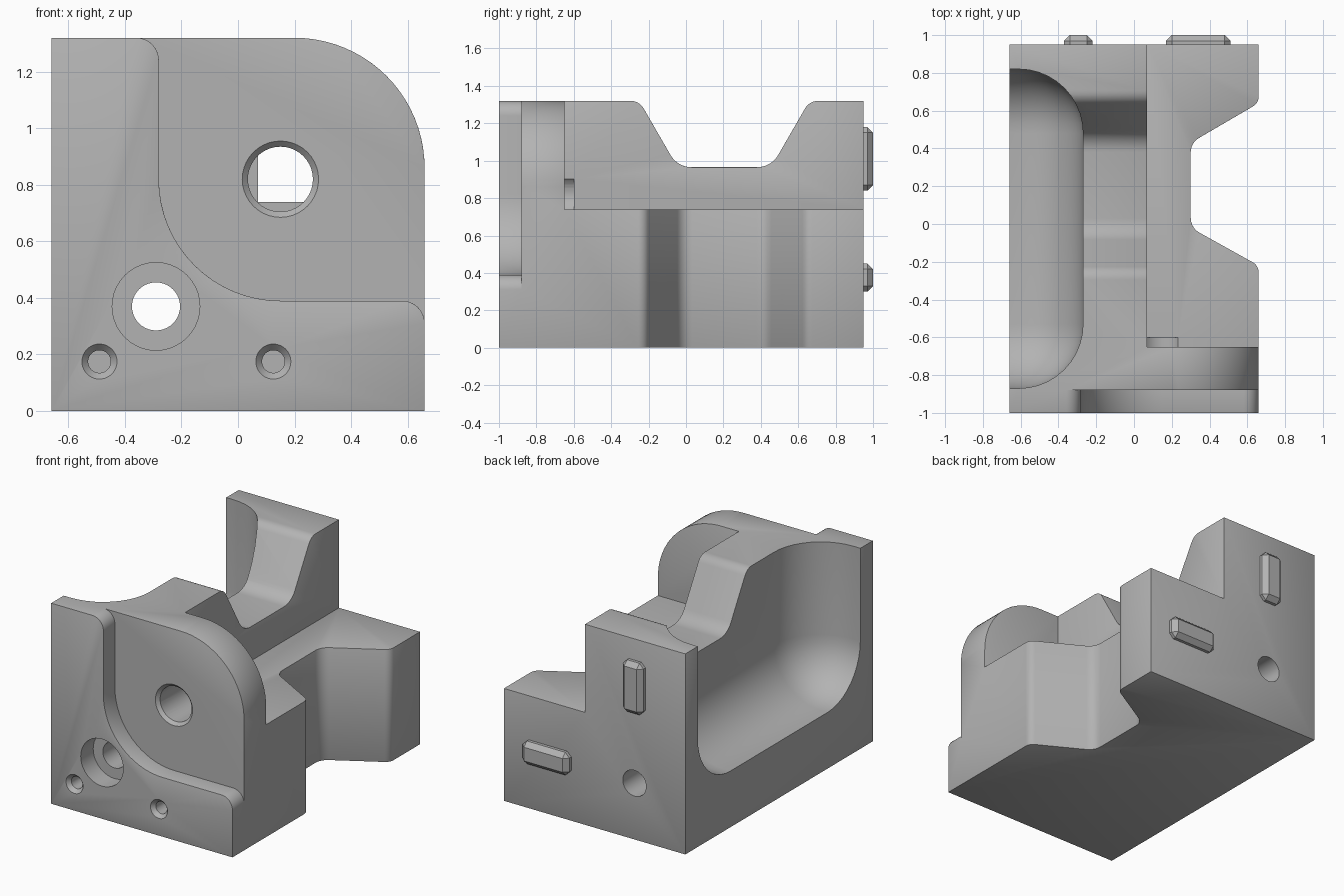
import bpy, bmesh, math
from mathutils import Vector, Matrix

if "Cube" in bpy.data.objects:
    bpy.data.objects.remove(bpy.data.objects["Cube"])

grey = bpy.data.materials.new("machined grey")
grey.use_nodes = True
COLOUR = (0.45, 0.45, 0.45, 1)
grey.diffuse_color = COLOUR
grey.node_tree.nodes["Principled BSDF"].inputs["Base Color"].default_value = COLOUR


def add_object(name, bm):
    bmesh.ops.recalc_face_normals(bm, faces=bm.faces)
    mesh = bpy.data.meshes.new(name)
    bm.to_mesh(mesh)
    bm.free()
    obj = bpy.data.objects.new(name, mesh)
    bpy.context.collection.objects.link(obj)
    mesh.materials.append(grey)
    return obj


def rounded(points, steps=10):
    """Turn (u, v, radius) corners into an outline with round corners."""
    out = []
    for i, (u, v, r) in enumerate(points):
        p = Vector((u, v))
        if not r:
            out.append(p)
            continue
        a = (Vector(points[i - 1][:2]) - p).normalized()
        b = (Vector(points[(i + 1) % len(points)][:2]) - p).normalized()
        half = a.angle(b) / 2
        centre = p + (a + b).normalized() * r / math.sin(half)
        start = p + a * r / math.tan(half) - centre
        end = p + b * r / math.tan(half) - centre
        for k in range(steps + 1):
            t = k / steps
            total = math.pi - 2 * half
            w0, w1 = math.sin((1 - t) * total), math.sin(t * total)
            out.append(centre + (start * w0 + end * w1) / math.sin(total)
                       if total < 3 else centre + start.lerp(end, t))
    return out


def prism(name, points, axis, low, high, steps=10):
    """Extrude an outline along one axis."""
    place = {"x": lambda u, v, d: (d, u, v),
             "y": lambda u, v, d: (u, d, v),
             "z": lambda u, v, d: (u, v, d)}[axis]
    bm = bmesh.new()
    face = bm.faces.new([bm.verts.new(place(p.x, p.y, low)) for p in rounded(points, steps)])
    moved = bmesh.ops.extrude_face_region(bm, geom=[face])["geom"]
    shift = Vector(place(0, 0, high - low))
    bmesh.ops.translate(bm, vec=shift, verts=[g for g in moved if isinstance(g, bmesh.types.BMVert)])
    return add_object(name, bm)


def cone(name, x, z, y0, y1, r0, r1):
    """Round tool lying along y."""
    bm = bmesh.new()
    turn = Matrix.Translation((x, (y0 + y1) / 2, z)) @ Matrix.Rotation(-math.pi / 2, 4, "X")
    bmesh.ops.create_cone(bm, cap_ends=True, segments=40, radius1=r0, radius2=r1,
                          depth=y1 - y0, matrix=turn)
    return add_object(name, bm)


def box(name, low, high, radius=0, segments=1):
    bm = bmesh.new()
    bmesh.ops.create_cube(bm, size=1)
    for v in bm.verts:
        v.co = [l if c < 0 else h for c, l, h in zip(v.co, low, high)]
    if radius:
        bmesh.ops.bevel(bm, geom=bm.edges[:], offset=radius, segments=segments,
                        profile=0.5, affect="EDGES")
    return add_object(name, bm)


def apply(obj):
    with bpy.context.temp_override(object=obj, active_object=obj, selected_objects=[obj]):
        for mod in list(obj.modifiers):
            bpy.ops.object.modifier_apply(modifier=mod.name)


def combine(obj, tool, operation):
    mod = obj.modifiers.new("combine", "BOOLEAN")
    mod.operation, mod.solver, mod.object = operation, "EXACT", tool
    apply(obj)
    bpy.data.objects.remove(tool)


# Lower block with a waisted left side
body = prism("body", [(-.66, -.8, 0), (.66, -.8, 0), (.66, -.22, .06), (.3, -.02, .09),
                      (.3, .43, .09), (.66, .64, .06), (.66, .95, 0), (-.66, .95, 0)],
             "z", 0, .74, 6)

# Tall wall with a saddle in its top
wall = prism("wall", [(-.8, .3, 0), (.95, .3, 0), (.95, 1.32, 0), (.66, 1.32, .08),
                      (.455, .965, .13), (-.045, .965, .13), (-.25, 1.32, .08), (-.8, 1.32, 0)],
             "x", -.66, .07, 6)

# Round inner corner between wall and ledge, relieved near the front
fillet = prism("corner_fillet", [(0, .6, 0), (.245, .6, 0), (.245, .74, 0), (.07, .74, .174),
                                 (.07, .914, 0), (0, .914, 0)], "y", -.41, .95)
combine(fillet, cone("relief", .27, .95, -.43, -.19, .31, .15), "DIFFERENCE")

# Front plate, and the raised pad on it
plate = prism("front_plate", [(-.66, 0, 0), (.66, 0, 0), (.66, 1.32, .46), (-.66, 1.32, 0)],
              "y", -.88, -.65, 20)
pad = prism("front_pad", [(-.66, 0, 0), (.66, 0, 0), (.66, .39, .08), (.15, .39, 0),
                          (-.28, .39, .43), (-.28, 1.32, .08), (-.66, 1.32, 0)],
            "y", -1, -.86, 16)

for part in (wall, plate, pad, fillet):
    combine(body, part, "UNION")

# Clean the joined faces, then break the sharp outer edges
bm = bmesh.new()
bm.from_mesh(body.data)
bmesh.ops.remove_doubles(bm, verts=bm.verts, dist=.0005)
bmesh.ops.dissolve_limit(bm, angle_limit=.01, verts=bm.verts, edges=bm.edges)
sharp = [e for e in bm.edges if e.is_manifold and e.is_convex and e.calc_face_angle(0) > .9]
bmesh.ops.bevel(bm, geom=sharp, offset=.018, segments=2, profile=.5,
                affect="EDGES", clamp_overlap=True)
bmesh.ops.recalc_face_normals(bm, faces=bm.faces)
bm.to_mesh(body.data)
bm.free()

# Large rounded scoop in the right side
combine(body, box("scoop", (-1.6, -.87, .37), (-.27, .82, 2.2), .34, 10), "DIFFERENCE")

# Pivot hole, counterbored bolt hole and two blind pin holes
tools = [cone("pivot_hole", .15, .82, -.95, -.6, .115, .115),
         cone("pivot_chamfer", .15, .82, -.9, -.855, .155, .11),
         cone("bolt_hole", -.29, .37, -1.1, 1.1, .085, .085),
         cone("bolt_counterbore", -.29, .37, -1.1, -.87, .155, .155)]
for x in (-.49, .125):
    tools += [cone("pin_hole", x, .175, -1.1, -.85, .04, .04),
              cone("pin_chamfer", x, .175, -1.02, -.97, .08, .035)]
for tool in tools:
    combine(body, tool, "DIFFERENCE")

# Locating keys on the back
upright = box("upright_key", (-.37, .9, .84), (-.22, 1, 1.18), .03)
level = box("level_key", (.17, .9, .3), (.51, 1, .45), .03)

for obj in (body, upright, level):
    bpy.ops.object.select_all(action="DESELECT")
    obj.select_set(True)
    bpy.context.view_layer.objects.active = obj
    if obj is body:
        bpy.ops.object.shade_smooth_by_angle(angle=math.radians(35))
